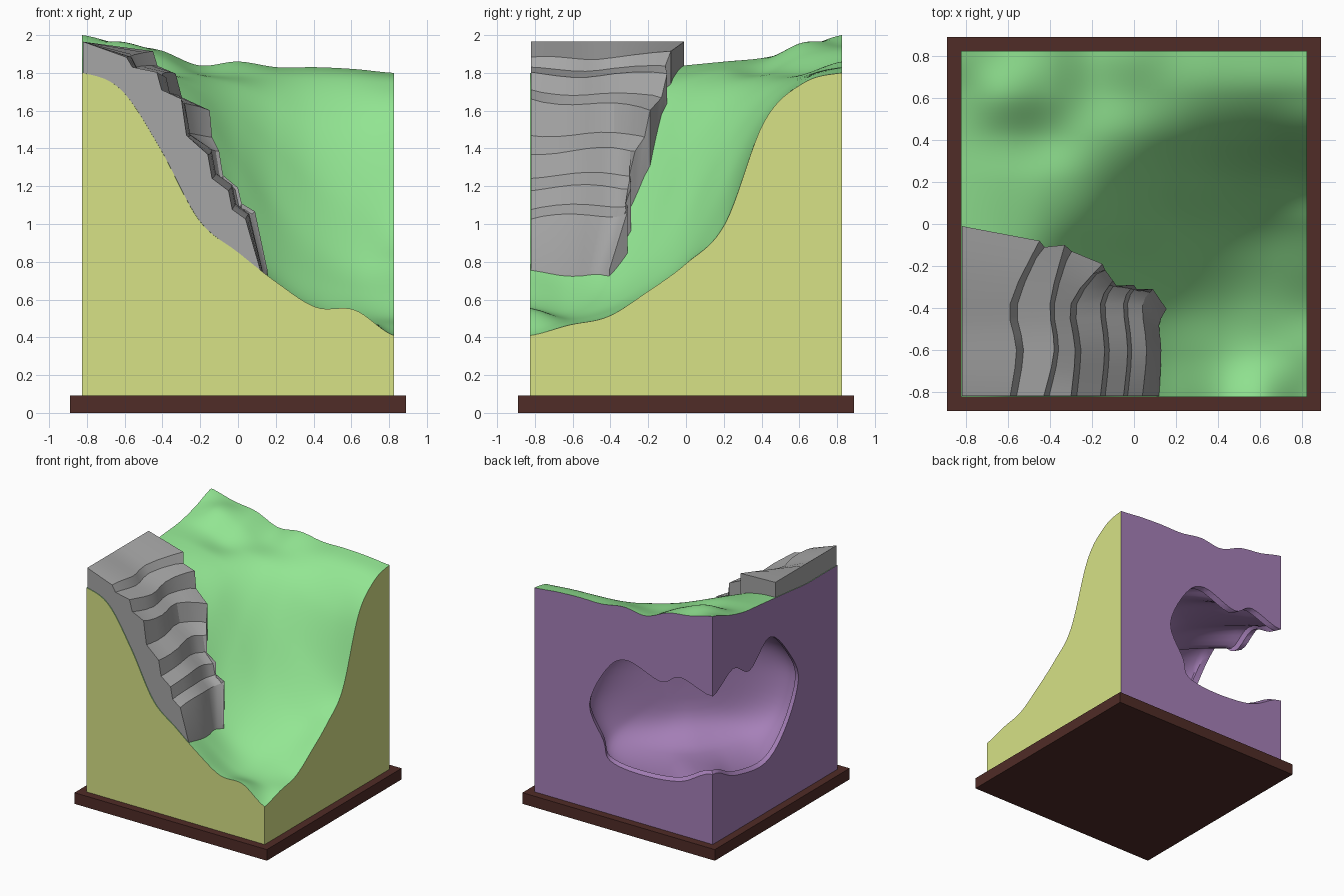
import bpy, math

if "Cube" in bpy.data.objects:
    bpy.data.objects.remove(bpy.data.objects["Cube"])

def material(name, rgb):
    m = bpy.data.materials.new(name)
    m.diffuse_color = (*rgb, 1)
    m.use_nodes = True
    m.node_tree.nodes["Principled BSDF"].inputs["Base Color"].default_value = m.diffuse_color
    return m

GRASS = material("grass", (0.29, 0.79, 0.29))
SOIL = material("soil", (0.68, 0.76, 0.24))
PURPLE = material("cave_stone", (0.38, 0.215, 0.48))
WOOD = material("wood", (0.08, 0.025, 0.02))
ROCK = material("rock", (0.38, 0.38, 0.38))
MATS = [GRASS, SOIL, PURPLE]

def make(name, verts, faces, mats=(), idx=None):
    me = bpy.data.meshes.new(name)
    me.from_pydata(verts, [], faces)
    for m in mats:
        me.materials.append(m)
    if idx:
        me.polygons.foreach_set("material_index", idx)
    ob = bpy.data.objects.new(name, me)
    bpy.context.collection.objects.link(ob)
    bpy.ops.object.select_all(action='DESELECT')
    ob.select_set(True)
    bpy.context.view_layer.objects.active = ob
    bpy.ops.object.mode_set(mode='EDIT')
    bpy.ops.mesh.select_all(action='SELECT')
    bpy.ops.mesh.normals_make_consistent(inside=False)
    bpy.ops.object.mode_set(mode='OBJECT')
    return ob

def smooth(ob, deg):
    bpy.ops.object.select_all(action='DESELECT')
    ob.select_set(True)
    bpy.context.view_layer.objects.active = ob
    bpy.ops.object.shade_smooth_by_angle(angle=math.radians(deg))

def catmull(a, b, c, d, t):
    return b + 0.5 * t * (c - a + t * (2*a - 5*b + 4*c - d + t * (3*(b - c) + d - a)))

def sample(vals, f):
    i = max(0, min(int(f), len(vals) - 2))
    g = lambda k: vals[max(0, min(k, len(vals) - 1))]
    return catmull(g(i - 1), g(i), g(i + 1), g(i + 2), f - i)

# Terrain heights in a 9 x 9 control net, front row first
H = [[1.80, 1.71, 1.40, 1.02, .85, .69, .56, .545, .41],
     [1.80, 1.73, 1.46, 1.10, .85, .66, .53, .49, .465],
     [1.80, 1.75, 1.55, 1.18, .88, .68, .57, .53, .51],
     [1.82, 1.78, 1.66, 1.38, 1.05, .83, .70, .64, .64],
     [1.84, 1.81, 1.75, 1.60, 1.33, 1.06, .89, .80, .79],
     [1.86, 1.84, 1.80, 1.72, 1.57, 1.38, 1.20, 1.08, 1.00],
     [1.88, 1.86, 1.80, 1.78, 1.73, 1.65, 1.57, 1.53, 1.54],
     [1.93, 1.96, 1.89, 1.80, 1.79, 1.78, 1.77, 1.76, 1.745],
     [2.00, 1.95, 1.92, 1.84, 1.86, 1.83, 1.83, 1.82, 1.80]]
R, N, Z0 = 0.825, 72, 0.09

def height(x, y):
    return sample([sample(row, (x + R) / (R/4)) for row in H], (y + R) / (R/4))

# Terrain block: top grid, four walls, floor
verts, faces, idx = [], [], []
for j in range(N + 1):
    for i in range(N + 1):
        x, y = -R + 2*R*i/N, -R + 2*R*j/N
        verts.append((x, y, height(x, y)))
for j in range(N):
    for i in range(N):
        a = j*(N + 1) + i
        faces.append((a, a + 1, a + N + 2, a + N + 1))
        idx.append(0)
W = N + 1
rim = [i for i in range(N)] + [j*W + N for j in range(N)] + \
      [N*W + i for i in range(N, 0, -1)] + [j*W for j in range(N, 0, -1)]
base = len(verts)
verts += [(verts[k][0], verts[k][1], Z0) for k in rim]
n = len(rim)
for k in range(n):
    m = (k + 1) % n
    faces.append((rim[k], base + k, base + m, rim[m]))
    idx.append(1 if k < 2*N else 2)
faces.append(tuple(range(base, base + n)))
idx.append(2)
block = make("terrain_block", verts, faces, MATS, idx)

# Cave mouth wraps the back-left corner: (distance along wall, z), back wall positive
mouth = [(0, 1.33), (.30, 1.41), (.48, 1.325), (.79, 1.42), (.98, 1.30), (1.14, .96),
         (1.01, .69), (.95, .54), (.67, .50), (.30, .54), (0, .68), (-.29, .56),
         (-.69, .51), (-.96, .70), (-1.13, 1.03), (-1.03, 1.28), (-.76, 1.54),
         (-.49, 1.36), (-.27, 1.46)]
M, SUB = len(mouth), 5
loop = [tuple(catmull(*(mouth[(k + o) % M][c] for o in (-1, 0, 1, 2)), t / SUB) for c in (0, 1))
        for k in range(M) for t in range(SUB)]
L, q, ZC, DEEP = len(loop), math.sqrt(0.5), 0.97, 1.06

def cave_point(w, d, z):
    return (-R + (d + w)*q, R - (d - w)*q, z)

verts = [cave_point(s*q, -0.3, z) for s, z in loop]
verts += [cave_point(s*q, abs(s)*q, z) for s, z in loop]
verts += [cave_point(s*q*.98, abs(s)*q + .05, ZC + (z - ZC)*.97) for s, z in loop]   # lip
STEPS = 18
for r in range(STEPS):
    t = (r + .5) / STEPS * math.pi / 2
    c, sn = math.cos(t)**0.42, math.sin(t)
    blend = min(1, .25 + sn)             # lumpy mouth opens into an even, wider chamber
    for s, z in loop:
        w, d0 = s*q, abs(s)*q + .05
        a = math.atan2((z - ZC)/.54, w/.82)
        k = (abs(math.cos(a))**3 + abs(math.sin(a))**3)**(-1/3)
        ew, ez = .8*k*math.cos(a), .54*k*math.sin(a)
        w1, z1 = w + (ew - w)*blend, z - ZC + (ez - z + ZC)*blend
        d = max(d0 + (DEEP - d0)*sn, abs(w1*c) + .04)
        verts.append(cave_point(w1*c, d, ZC + z1*c))
RINGS = STEPS + 2
faces = [tuple(range(L)), tuple(range(RINGS*L, (RINGS + 1)*L))]
for r in range(RINGS):
    for k in range(L):
        m = (k + 1) % L
        faces.append((r*L + k, r*L + m, r*L + L + m, r*L + L + k))
cutter = make("cave_cutter", verts, faces, MATS, [2]*len(faces))
cutter.hide_render = True
bpy.context.view_layer.objects.active = block
mod = block.modifiers.new("cave", 'BOOLEAN')
mod.operation, mod.solver, mod.object = 'DIFFERENCE', 'EXACT', cutter
bpy.ops.object.modifier_apply(modifier=mod.name)
bpy.data.objects.remove(cutter)
smooth(block, 40)

# Stepped rock outcrop: ledges as (x at four stations, front z, end z, end y)
ledges = [((-.82, -.82, -.82, -.82), 1.965, 1.965, -.01),
          ((-.59, -.56, -.59, -.45), 1.87, 1.90, -.08),
          ((-.43, -.38, -.40, -.33), 1.79, 1.79, -.10),
          ((-.30, -.28, -.30, -.15), 1.66, 1.61, -.19),
          ((-.16, -.14, -.16, -.10), 1.38, 1.40, -.27),
          ((-.05, -.03, -.05, .00), 1.19, 1.20, -.29),
          ((.04, .06, .04, .09), 1.03, 1.06, -.31),
          ((.12, .13, .12, .155), .75, .76, -.405)]
rows, S = [], 9
for k, (xs, za, zb, ye) in enumerate(ledges):
    ys = (-.82, -.60, min(-.38, ye - .08) if k < 7 else -.48, ye)
    row = []
    for s in range(S + 1):
        f = s / S
        bump = 0.015*math.sin(f*7 + k) if 0 < k < 7 else 0
        row.append((sample(xs, f*3), sample(ys, f*3), za + (zb - za)*f + bump))
    rows.append(row)
full = []
for k, row in enumerate(rows):
    full.append(row)
    if 0 < k < 6:      # recess under each ledge lip
        full.append([(a[0] + .005 + .16*(b[0] - a[0]), a[1] - .03*(i == S),
                      a[2] + .66*(b[2] - a[2]))
                     for i, (a, b) in enumerate(zip(row, rows[k + 1]))])
top = [p for row in full for p in row]
low = [(x, y, min(z - .04, height(x, y) - .07)) for x, y, z in top]
K, C, T = len(full), S + 1, len(top)
faces = []
for r in range(K - 1):
    for c in range(S):
        a = r*C + c
        f = (a, a + 1, a + C + 1, a + C)
        faces += [f, tuple(v + T for v in reversed(f))]
edge = list(range(C)) + [r*C + S for r in range(1, K)] + \
       [(K - 1)*C + c for c in range(S - 1, -1, -1)] + [r*C for r in range(K - 2, 0, -1)]
for k, a in enumerate(edge):
    b = edge[(k + 1) % len(edge)]
    faces.append((a, b, b + T, a + T))
rock = make("rock_outcrop", top + low, faces, [ROCK])
smooth(rock, 25)

# Wooden base plate
bpy.ops.mesh.primitive_cube_add(size=1, location=(0, 0, 0.0465))
plate = bpy.context.object
plate.name = "base_plate"
plate.scale = (1.78, 1.78, 0.093)
bpy.ops.object.transform_apply(location=True, rotation=False, scale=True)
plate.data.materials.append(WOOD)
